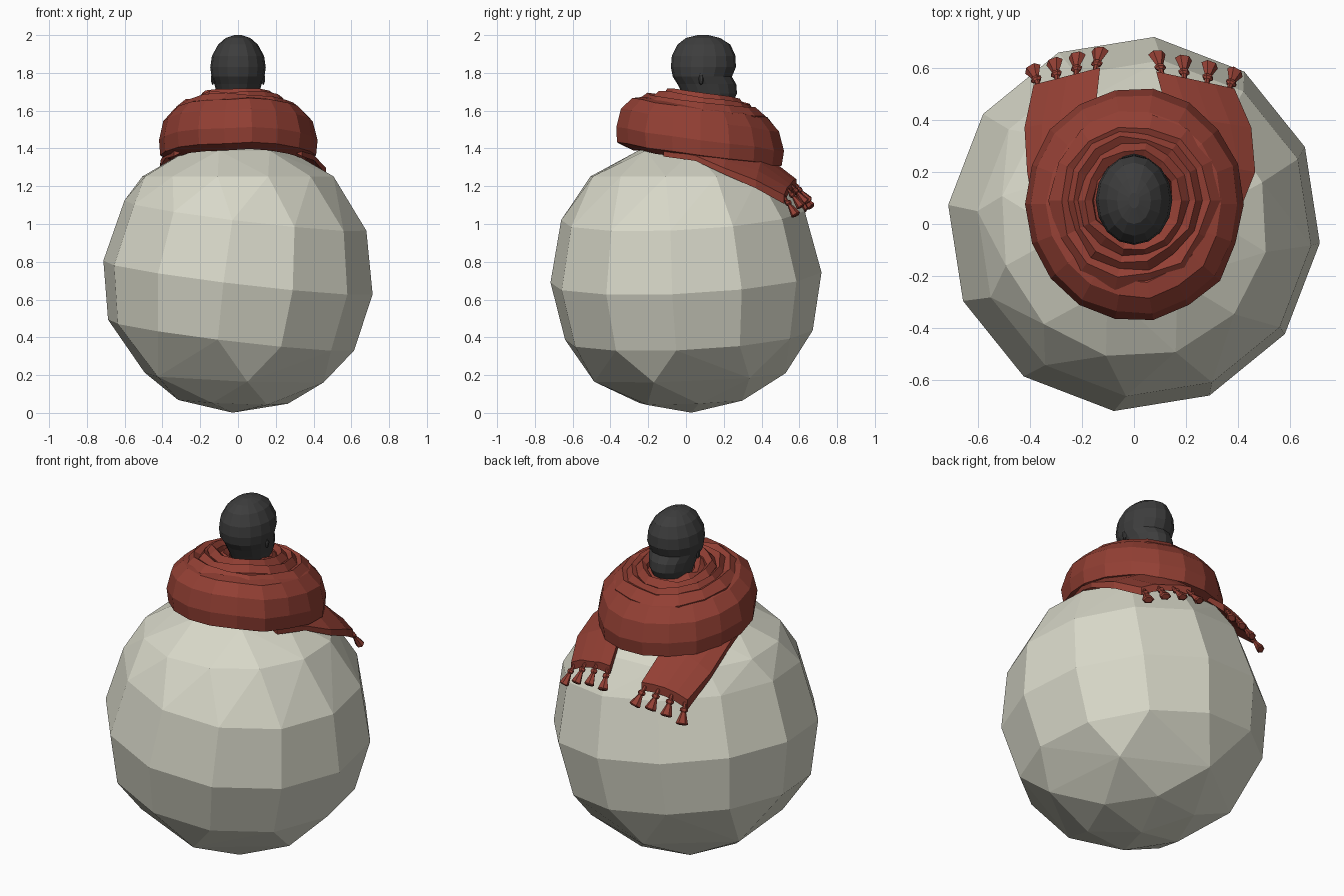
import bpy, bmesh, random
from math import sin, cos, radians, pi, sqrt
from mathutils import Vector

random.seed(4)
if "Cube" in bpy.data.objects:
    bpy.data.objects.remove(bpy.data.objects["Cube"], do_unlink=True)


def material(name, color):
    m = bpy.data.materials.new(name)
    m.use_nodes = True
    m.diffuse_color = (*color, 1)
    bsdf = m.node_tree.nodes["Principled BSDF"]
    bsdf.inputs["Base Color"].default_value = (*color, 1)
    bsdf.inputs["Roughness"].default_value = 0.8
    return m


SNOW = material("warm white", (0.69, 0.69, 0.585))
WOOL = material("brick red", (0.29, 0.05, 0.034))
DARK = material("charcoal", (0.047, 0.047, 0.047))


def finish(bm, name, mat):
    bmesh.ops.recalc_face_normals(bm, faces=bm.faces)
    mesh = bpy.data.meshes.new(name)
    bm.to_mesh(mesh)
    bm.free()
    mesh.materials.append(mat)
    ob = bpy.data.objects.new(name, mesh)
    bpy.context.collection.objects.link(ob)
    return ob


def loft(bm, rings, wrap=False):
    """Skin a list of closed rings of points."""
    loops = [[bm.verts.new(p) for p in ring] for ring in rings]
    pairs = list(zip(loops, loops[1:]))
    if wrap:
        pairs.append((loops[-1], loops[0]))
    for a, b in pairs:
        for i in range(len(a)):
            j = (i + 1) % len(a)
            bm.faces.new((a[i], a[j], b[j], b[i]))
    if not wrap:
        bm.faces.new(loops[0])
        bm.faces.new(loops[-1])


# Body: faceted ball with a tilted middle band and nearly level, coarser caps
CENTER = Vector((0, 0, 0.717))
UP = Vector((0, 0, 1))
band_tilt = UP.rotation_difference(Vector((0.12, -0.05, 1)))
cap_tilt = UP.rotation_difference(Vector((0.04, -0.04, 1)))
bm = bmesh.new()
for lat, count, phase, r in ((0, 12, 24, .722), (27, 12, 24, .728), (-25, 12, 24, .728),
                             (46, 12, 18, .744), (-46, 6, 38, .737),
                             (68, 6, 8, .725), (-66, 6, 8, .722),
                             (90, 1, 0, .717), (-90, 1, 0, .717)):
    for k in range(count):
        lon, la = radians(phase + 360 * k / count), radians(lat)
        p = Vector((cos(la) * cos(lon), cos(la) * sin(lon), sin(la))) * r
        if abs(lat) < 40:
            p = band_tilt @ p
        elif lat < 0:
            p = cap_tilt @ p
        bm.verts.new(CENTER + p)
bmesh.ops.convex_hull(bm, input=bm.verts)
bmesh.ops.dissolve_limit(bm, angle_limit=radians(2), verts=bm.verts, edges=bm.edges)
finish(bm, "body", SNOW)

# Head: rings of (z, back y, front y, half width)
HEAD = ((1.48, .04, .17, .08), (1.62, .02, .20, .09), (1.65, .0, .25, .102),
        (1.69, -.02, .27, .112), (1.74, -.045, .266, .125), (1.78, -.07, .243, .14),
        (1.83, -.08, .264, .147), (1.89, -.075, .262, .138), (1.95, -.045, .235, .105),
        (1.985, 0, .18, .065), (2.0, .06, .12, .02))
bm = bmesh.new()
loft(bm, [[(hx * cos(2 * pi * k / 16),
            (y0 + y1) / 2 + (y1 - y0) / 2 * sin(2 * pi * k / 16), z)
           for k in range(16)] for z, y0, y1, hx in HEAD])
finish(bm, "head", DARK)

# Ears
for name, side in (("left_ear", 1), ("right_ear", -1)):
    bm = bmesh.new()
    bmesh.ops.create_uvsphere(bm, u_segments=6, v_segments=4, radius=1)
    for v in bm.verts:
        v.co = Vector((side * 0.134, 0.08, 1.77)) + v.co * Vector((0.011, 0.014, 0.035))
    finish(bm, name, DARK)


# Scarf wraps: nested folded rings that sag towards the tails
def scarf_wrap(name, section, cy, segments, jitter, stretch):
    bm = bmesh.new()
    rings = []
    for k in range(segments):
        a = 2 * pi * k / segments
        grow, lift = random.uniform(-jitter, jitter), random.uniform(-jitter, jitter)
        ring = []
        for r, z in section:
            rr = r + grow + random.uniform(-jitter, jitter) * 0.5
            x, y = rr * cos(a), cy + rr * sin(a) * stretch
            ring.append((x, y, z + lift - 0.14 * (y - 0.07)))
        rings.append(ring)
    loft(bm, rings, wrap=True)
    finish(bm, name, WOOL)


scarf_wrap("scarf_outer_wrap",
           ((.23, 1.58), (.28, 1.63), (.34, 1.615), (.4, 1.55), (.422, 1.45),
            (.415, 1.37), (.34, 1.345), (.23, 1.42)), 0.076, 18, 0.007, 1.06)
for name, r, z, w, h in (("scarf_second_wrap", .275, 1.587, .055, .068),
                         ("scarf_third_wrap", .225, 1.607, .038, .065),
                         ("scarf_fourth_wrap", .18, 1.63, .034, .06),
                         ("scarf_inner_wrap", .13, 1.625, .04, .05)):
    fold = [(r + w * cos(2 * pi * i / 6 + 0.4), z + h * sin(2 * pi * i / 6 + 0.4))
            for i in range(6)]
    scarf_wrap(name, fold, 0.09, 14, 0.011, 1.06)


# Tails: thin ribbons draped over the ball, with tassels along the end
def drape(x, y, r):
    return Vector((x, y, CENTER.z + sqrt(r * r - x * x - y * y)))


def scarf_tail(side, edges):
    bm = bmesh.new()
    rings, columns = [], 5
    for n, ((xo, yo), (xi, yi)) in enumerate(edges):
        top, under = [], []
        r = 0.735 + 0.005 * n
        for c in range(columns):
            t = c / (columns - 1)
            x, y = xo + (xi - xo) * t, yo + (yi - yo) * t
            bump = random.uniform(-0.006, 0.006)
            top.append(drape(x, y, r + 0.028 + bump))
            under.append(drape(x, y, r))
        rings.append(top + under[::-1])
    loft(bm, rings)
    finish(bm, side + "_scarf_tail", WOOL)

    (xo, yo), (xi, yi) = edges[-1]
    bm = bmesh.new()
    for c in range(4):
        t = 0.06 + 0.29 * c
        root = drape(xo + (xi - xo) * t, yo + (yi - yo) * t, 0.766)
        out = (root - CENTER).normalized()
        spread = Vector((0.5 * (0.5 - t) * (1 if xo > xi else -1), 0.62, -0.95))
        way = (spread - out * spread.dot(out) * 0.9).normalized()
        across = way.cross(out).normalized()
        up = across.cross(way)
        loft(bm, [[root + way * d + (across * cos(2 * pi * i / 6)
                                     + up * sin(2 * pi * i / 6) * 0.7) * r
                   for i in range(6)]
                  for d, r in ((-.01, .01), (.018, .011), (.026, .022), (.038, .022),
                               (.046, .014), (.108, .034), (.114, .024))])
    finish(bm, side + "_scarf_tassels", WOOL)


scarf_tail("left", (((.34, -.12), (.26, -.12)), ((.405, .05), (.26, .06)),
                    ((.465, .2), (.22, .24)), ((.45, .37), (.13, .42)),
                    ((.385, .52), (.085, .585))))
scarf_tail("right", (((-.34, -.12), (-.26, -.12)), ((-.385, .05), (-.25, .08)),
                     ((-.41, .2), (-.20, .24)), ((-.42, .37), (-.15, .42)),
                     ((-.385, .535), (-.13, .60))))
